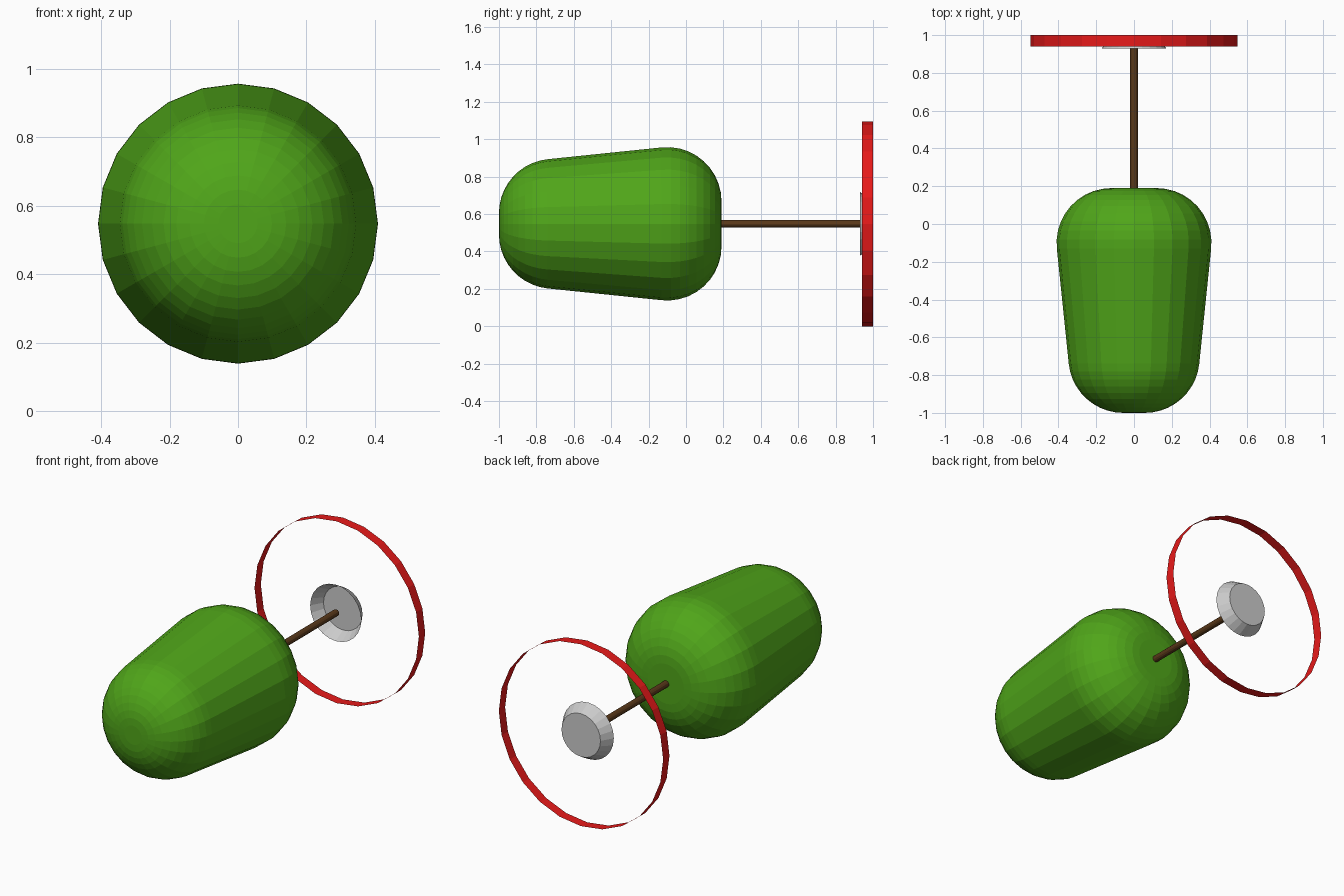
import bpy, bmesh
from math import sin, cos, pi, atan2

if "Cube" in bpy.data.objects:
    bpy.data.objects.remove(bpy.data.objects["Cube"])

AXIS_Z = 0.548


def material(name, rgb):
    m = bpy.data.materials.new(name)
    m.diffuse_color = (*rgb, 1)
    m.use_nodes = True
    m.node_tree.nodes["Principled BSDF"].inputs["Base Color"].default_value = m.diffuse_color
    return m


def lathe(name, profile, sides, mat=None, cap_start=True, cap_end=True):
    """Revolve (y, radius) points, ordered front to back, around the long axis."""
    bm = bmesh.new()
    rings = []
    for y, r in profile:
        rings.append([bm.verts.new((r * sin(2 * pi * i / sides), y,
                                    AXIS_Z + r * cos(2 * pi * i / sides)))
                      for i in range(sides)])
    for a, b in zip(rings, rings[1:]):
        for i in range(sides):
            j = (i + 1) % sides
            bm.faces.new((a[i], b[i], b[j], a[j]))
    if cap_start:
        bm.faces.new(rings[0])
    if cap_end:
        bm.faces.new(rings[-1][::-1])
    bmesh.ops.recalc_face_normals(bm, faces=bm.faces)
    mesh = bpy.data.meshes.new(name)
    bm.to_mesh(mesh)
    bm.free()
    obj = bpy.data.objects.new(name, mesh)
    bpy.context.collection.objects.link(obj)
    if mat:
        mesh.materials.append(mat)
    return obj


def arc(cy, cr, radius, start, end, steps):
    return [(cy - radius * cos(start + (end - start) * k / steps),
             cr + radius * sin(start + (end - start) * k / steps))
            for k in range(steps + 1)]


green = material("green", (0.08, 0.38, 0.01))
red = material("red", (0.80, 0.01, 0.01))
brown = material("brown", (0.10, 0.04, 0.01))

# Tapered body with rounded ends
R = 0.29
front_y, front_r = -1 + R, 0.057
back_y, back_r = 0.19 - R, 0.12
tangent = pi / 2 - atan2(back_r - front_r, back_y - front_y)
profile = (arc(front_y, front_r, R, 0, tangent, 10)
           + arc(back_y, back_r, R, tangent, pi, 10))
lathe("body", profile, 24, green)

# Thin rod joining body and dish
lathe("rod", [(0.18, 0.02), (0.935, 0.02)], 12, brown)

# Shallow dish, open towards the body
lathe("dish", [(0.93, 0.17), (1.0, 0.13)], 24, cap_start=False)

# Open hoop around the dish
lathe("hoop", [(0.94, 0.548), (1.0, 0.548)], 24, red,
      cap_start=False, cap_end=False)
